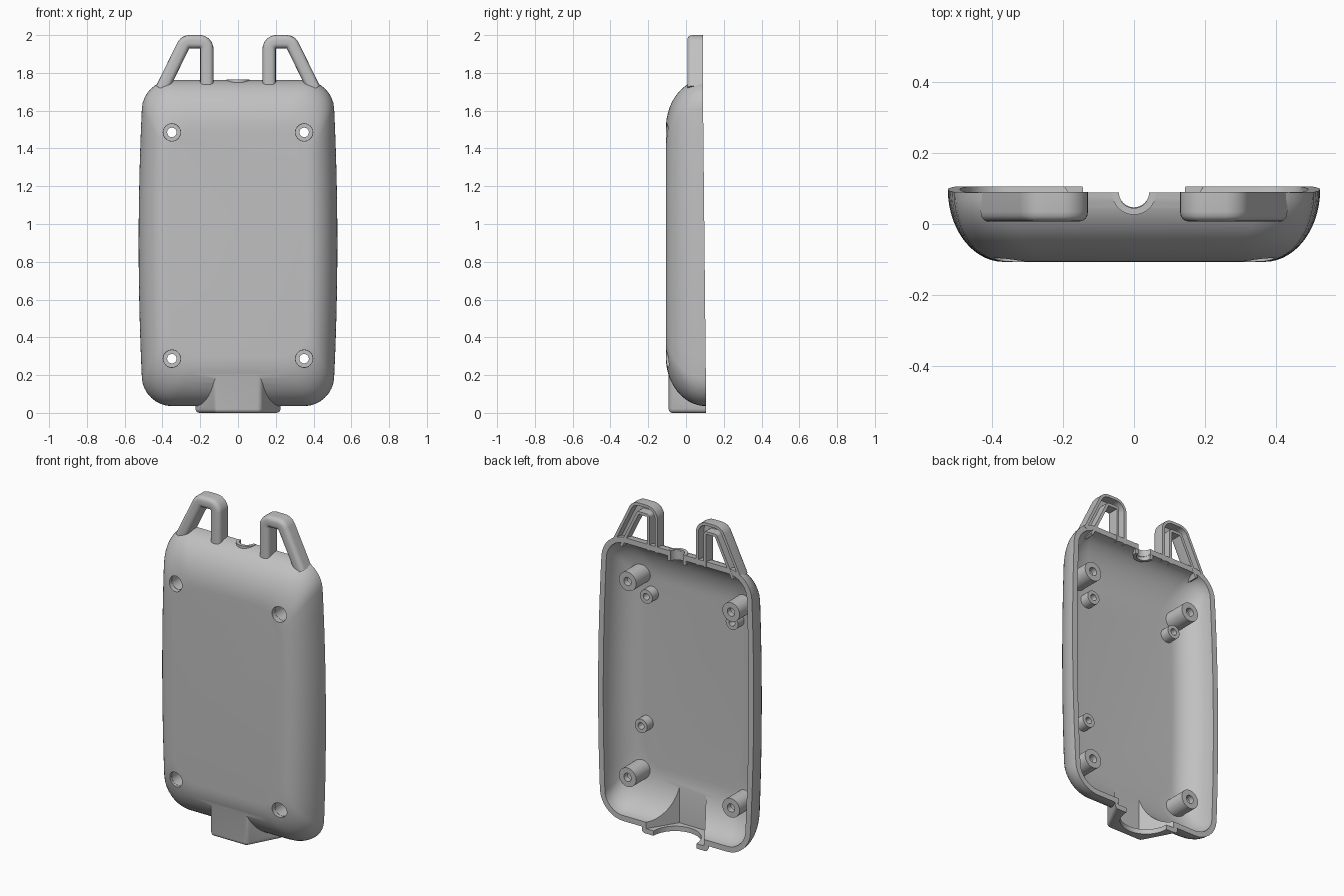
import bpy, bmesh, math
from math import sin, cos, pi
from mathutils import Vector

cube = bpy.data.objects.get("Cube")
if cube:
    bpy.data.objects.remove(cube, do_unlink=True)

grey = bpy.data.materials.new("grey plastic")
grey.use_nodes = True
COLOR = (0.53, 0.53, 0.53, 1)
grey.diffuse_color = COLOR
grey.node_tree.nodes["Principled BSDF"].inputs["Base Color"].default_value = COLOR

BOTTOM, TOP, HALF_W = 0.036, 1.762, 0.501
MID, HALF_H = (BOTTOM + TOP) / 2, (TOP - BOTTOM) / 2
FRONT, WALL = -0.107, 0.033


def rim(z):
    """Depth of the slightly tilted open edge."""
    return 0.107 - 0.018 * z / TOP


def finish(name, bm):
    bmesh.ops.recalc_face_normals(bm, faces=bm.faces)
    mesh = bpy.data.meshes.new(name)
    bm.to_mesh(mesh)
    bm.free()
    obj = bpy.data.objects.new(name, mesh)
    mesh.materials.append(grey)
    bpy.context.collection.objects.link(obj)
    return obj


def loft(name, rings, closed=False):
    """Skin rings of points; cap the ends, or join the last to the first."""
    bm = bmesh.new()
    loops = [[bm.verts.new(p) for p in ring] for ring in rings]
    n = len(loops[0])
    pairs = list(zip(loops, loops[1:]))
    if closed:
        pairs.append((loops[-1], loops[0]))
    else:
        bm.faces.new(loops[0])
        bm.faces.new(loops[-1])
    for a, b in pairs:
        for i in range(n):
            j = (i + 1) % n
            bm.faces.new((a[i], a[j], b[j], b[i]))
    return finish(name, bm)


def circle(r, axis, c, level, n=32):
    """Circle around a y or z axis through c, at the given level."""
    pts = []
    for i in range(n):
        u, v = c[0] + r * cos(2 * pi * i / n), c[1] + r * sin(2 * pi * i / n)
        pts.append((u, level, v) if axis == "y" else (u, v, level))
    return pts


def cylinder(name, r, axis, c, lo, hi):
    return loft(name, [circle(r, axis, c, lo), circle(r, axis, c, hi)])


def boolean(obj, other, operation):
    mod = obj.modifiers.new(operation, "BOOLEAN")
    mod.operation, mod.solver, mod.object = operation, "EXACT", other
    bpy.context.view_layer.objects.active = obj
    bpy.ops.object.modifier_apply(modifier=mod.name)
    bpy.data.objects.remove(other, do_unlink=True)


def outline(hx, hz, r, steps=8):
    """Rounded rectangle with gently bulging long sides, as (x, z)."""
    pts = []
    for k, (sx, sz) in enumerate(((1, 1), (-1, 1), (-1, -1), (1, -1))):
        for i in range(steps + 1):
            a = pi / 2 * (k + i / steps)
            pts.append((sx * (hx - r) + r * cos(a), sz * (hz - r) + r * sin(a)))
        if k % 2:
            # subdivide the long side that follows this corner
            pts += [(sx * hx, sz * (hz - r) * (1 - i / 6)) for i in range(1, 12)]
    return [(x * (1.05 - 0.05 * (z / HALF_H) ** 2), z + MID) for x, z in pts]


def bowl(name, inset, extra=0.0, steps=14):
    """Rounded tray solid, optionally extended past the rim."""
    rings = []
    if extra:
        rings.append([(x, rim(z) + extra, z) for x, z in
                      outline(HALF_W - inset, HALF_H - inset, 0.15 - inset)])
    for i in range(steps + 1):
        a = pi / 2 * i / steps
        k = 1 - cos(a)
        ring = outline(HALF_W - inset - 0.15 * k, HALF_H - inset - 0.26 * k, 0.15 - inset)
        rings.append([(x, rim(z) + (FRONT + inset - rim(z)) * sin(a), z) for x, z in ring])
    return loft(name, rings)


def trapezoid(name, front_w, back_w, front, back, lo, hi):
    return loft(name, [[(-front_w, front, z), (front_w, front, z),
                        (back_w, rim(z) + back, z), (-back_w, rim(z) + back, z)]
                       for z in (lo, hi)])


# Hollow shell with the cable outlet block at the bottom
shell = bowl("shell", 0)
block = trapezoid("outlet_block", 0.12, 0.225, -0.092, -0.0005, 0, 0.24)
bm = bmesh.new()
bm.from_mesh(block.data)
edges = [e for e in bm.edges if min(v.co.z for v in e.verts) < 0.01
         and min(v.co.y for v in e.verts) < 0]
bmesh.ops.bevel(bm, geom=edges, offset=0.02, segments=4, profile=0.5, affect="EDGES")
bm.to_mesh(block.data)
bm.free()
boolean(shell, block, "UNION")
boolean(shell, bowl("cavity", WALL, 0.1), "DIFFERENCE")
boolean(shell, trapezoid("outlet_cavity", 0.09, 0.215, -0.064, 0.03, 0.03, 0.25), "DIFFERENCE")
boolean(shell, cylinder("outlet_hole", 0.145, "z", (0, 0.105), -0.1, 0.06), "DIFFERENCE")
boolean(shell, cylinder("top_notch", 0.043, "z", (0, 0.09), 1.6, 1.9), "DIFFERENCE")

# Screw posts with counterbores open to the front
parts = [shell]


def post(name, c, profile):
    parts.append(loft(name, [circle(r, "y", c, y) for r, y in profile], closed=True))


for x in (-0.35, 0.35):
    for z in (0.287, 1.485):
        boolean(shell, cylinder("screw_hole", 0.046, "y", (x, z), -0.2, 0.0), "DIFFERENCE")
        post("screw_post", (x, z), [(0.058, -0.076), (0.058, 0.065), (0.025, 0.065),
                                    (0.025, 0.03), (0.045, 0.03), (0.045, -0.076)])

# Short board pegs
for c in ((0.28, 1.38), (-0.3, 1.375), (0.315, 0.58)):
    post("board_peg", c, [(0.042, -0.08), (0.042, -0.015), (0.02, -0.015), (0.02, -0.08)])

# Half-round collar around the top notch
arc = [pi + pi * i / 16 for i in range(17)]
half_ring = [(0.062 * cos(a), 0.088 + 0.062 * sin(a)) for a in arc]
half_ring += [(0.043 * cos(a), 0.088 + 0.043 * sin(a)) for a in reversed(arc)]
parts.append(loft("top_collar", [[(x, y, z) for x, y in half_ring] for z in (1.7, 1.764)]))


# Strap hooks: a channel section, open at the back, swept along a bent path
def rounded_path(points, r, steps=6):
    pts = [Vector(p) for p in points]
    out = [pts[0]]
    for p, q, s in zip(pts, pts[1:], pts[2:]):
        u, v = (p - q).normalized(), (s - q).normalized()
        half = u.angle(v) / 2
        centre = q + (u + v).normalized() * r / sin(half)
        start, end = q + u * r / math.tan(half), q + v * r / math.tan(half)
        for i in range(steps + 1):
            out.append(centre + r * (start.lerp(end, i / steps) - centre).normalized())
    return out + [pts[-1]]


path = rounded_path([(0.165, 1.725), (0.165, 1.965), (0.28, 1.965), (0.402, 1.715)], 0.037)
section = [(-0.035, 0.09), (-0.035, 0.035)]
section += [(-0.01 - 0.025 * cos(a), 0.032 - 0.025 * sin(a)) for a in (0.4, 0.8, 1.2, pi / 2)]
section += [(-u, y) for u, y in reversed(section)]
section += [(0.018, 0.09), (0.018, 0.035), (-0.018, 0.035), (-0.018, 0.09)]
for name, side in (("left_hook", 1), ("right_hook", -1)):
    rings = []
    for i, p in enumerate(path):
        t = (path[min(i + 1, len(path) - 1)] - path[max(i - 1, 0)]).normalized()
        if 0 < i < len(path) - 1:
            t = ((p - path[i - 1]).normalized() + (path[i + 1] - p).normalized()).normalized()
        rings.append([(side * (p.x + u * t.y), y, p.y - u * t.x) for u, y in section])
    parts.append(loft(name, rings))

# Smooth curved surfaces, keep hard edges
for obj in parts:
    bpy.ops.object.select_all(action="DESELECT")
    obj.select_set(True)
    bpy.context.view_layer.objects.active = obj
    bpy.ops.object.shade_smooth_by_angle(angle=math.radians(30))
